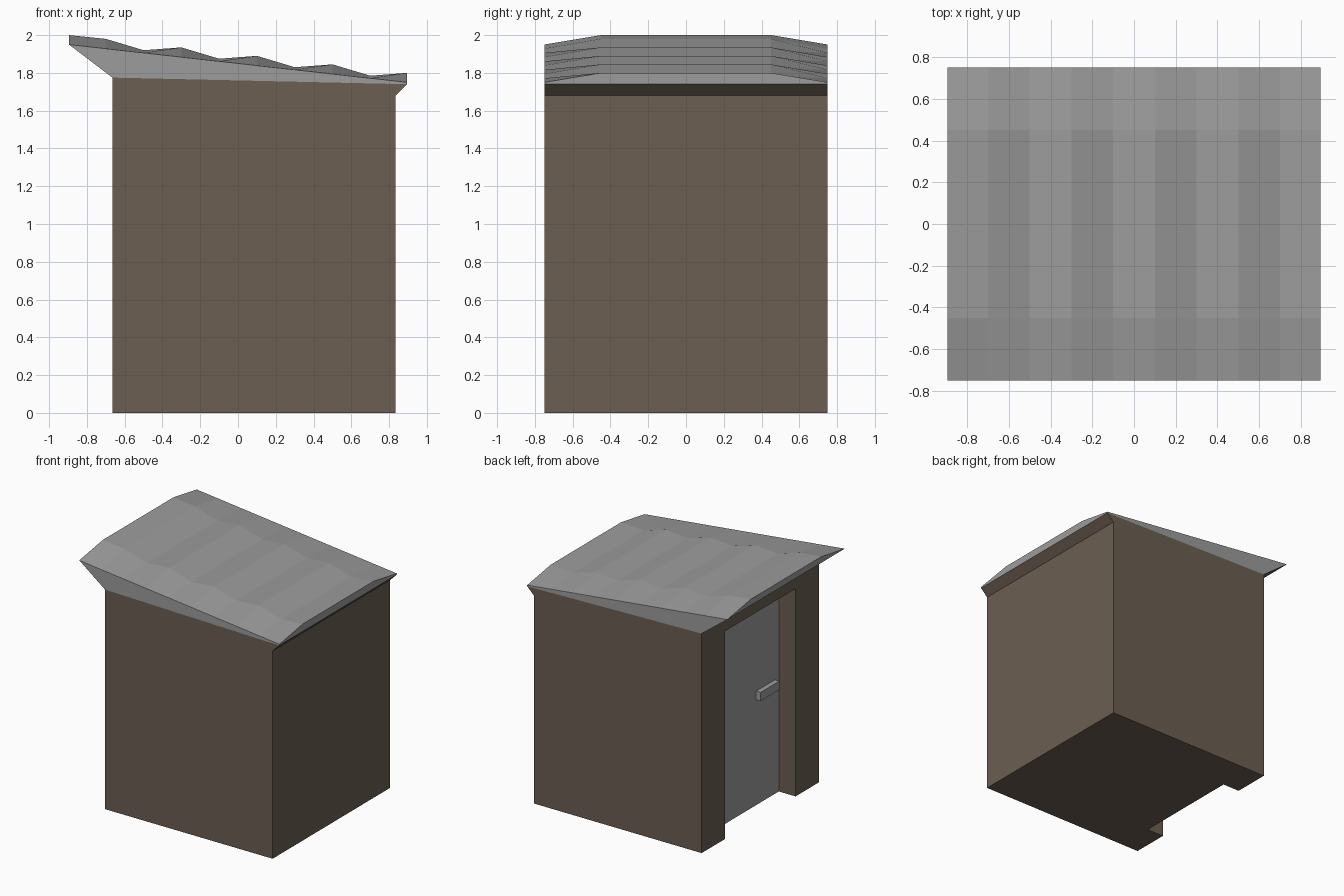
import bpy, bmesh

if "Cube" in bpy.data.objects:
    bpy.data.objects.remove(bpy.data.objects["Cube"])


def material(name, rgb):
    m = bpy.data.materials.new(name)
    m.diffuse_color = (*rgb, 1)
    m.use_nodes = True
    m.node_tree.nodes["Principled BSDF"].inputs["Base Color"].default_value = m.diffuse_color
    return m


BROWN = material("brown wood", (0.147, 0.112, 0.083))
GREY = material("grey metal", (0.335, 0.335, 0.335))


def build(name, faces, mats):
    """Faces are (corner points, material slot); shared corners are welded."""
    bm = bmesh.new()
    for pts, slot in faces:
        f = bm.faces.new([bm.verts.new(p) for p in pts])
        f.material_index = slot
    bmesh.ops.remove_doubles(bm, verts=bm.verts, dist=1e-4)
    bmesh.ops.recalc_face_normals(bm, faces=bm.faces)
    me = bpy.data.meshes.new(name)
    bm.to_mesh(me)
    bm.free()
    for m in mats:
        me.materials.append(m)
    ob = bpy.data.objects.new(name, me)
    bpy.context.collection.objects.link(ob)
    return ob


L, R, W = -0.665, 0.835, 0.75          # wall planes
D, DW, H = -0.515, 0.45, 1.68          # door plane, half width, door height
TL, TR = 1.775, 1.74                   # wall top, left and right
E = 0.895                              # roof half length

# walls: notched footprint, lintel above the door, flared right-hand eave
foot = [(L, -W), (R, -W), (R, W), (L, W), (L, DW), (D, DW), (D, -DW), (L, -DW)]
faces = [([(x, y, 0) for x, y in foot], 0)]
for i, a in enumerate(foot):
    b = foot[(i + 1) % len(foot)]
    if i != 5:                         # the door closes this side
        faces.append(([(*a, 0), (*b, 0), (*b, H), (*a, H)], 0))
faces.append(([(L, DW, H), (D, DW, H), (D, -DW, H), (L, -DW, H)], 0))
faces.append(([(L, -W, H), (L, -DW, H), (L, DW, H), (L, W, H), (L, W, TL), (L, -W, TL)], 0))
faces.append(([(R, -W, H), (R, W, H), (E, W, TR), (E, -W, TR)], 0))
for y in (-W, W):
    faces.append(([(L, y, H), (R, y, H), (E, y, TR), (L, y, TL)], 0))
build("walls", faces, [BROWN])

# door sheet at the back of the recess
door = build("door", [([(D, DW, 0), (D, DW, H), (D, -DW, H), (D, -DW, 0)], 0)], [GREY])
if door.data.polygons[0].normal.x > 0:
    door.data.flip_normals()

# handle bar
bpy.ops.mesh.primitive_cube_add(size=1, location=(D - 0.02, -0.28, 0.887))
handle = bpy.context.object
handle.name = "door_handle"
handle.scale = (0.04, 0.24, 0.07)
handle.data.materials.append(GREY)

# corrugated roof: wavy in the middle, straight along both side edges
n = 10
xs = [-E] + [-0.7 + 0.2 * i for i in range(n - 2)] + [E]
wave = [2.0, 1.98, 1.92, 1.935, 1.875, 1.89, 1.83, 1.845, 1.785, 1.80]
edge = [1.95 - 0.2 * (x + E) / (2 * E) for x in xs]
rows = [[(x, y, z) for x, z in zip(xs, zs)]
        for y, zs in ((-W, edge), (-DW, wave), (DW, wave), (W, edge))]
faces = []
for a, b in zip(rows, rows[1:]):
    for i in range(n - 1):
        faces.append(([a[i], a[i + 1], b[i + 1], b[i]], 0))
for r in (rows[0], rows[3]):           # side wedges
    y = r[0][1]
    faces.append((r + [(E, y, TR), (L, y, TL)], 0))
faces.append(([r[0] for r in rows], 0))
faces.append(([r[-1] for r in rows] + [(E, W, TR), (E, -W, TR)], 0))
# brown underside of the overhang above the door
faces.append(([rows[0][0], rows[3][0], (L, W, TL), (L, -W, TL)], 1))
build("roof", faces, [GREY, BROWN])
